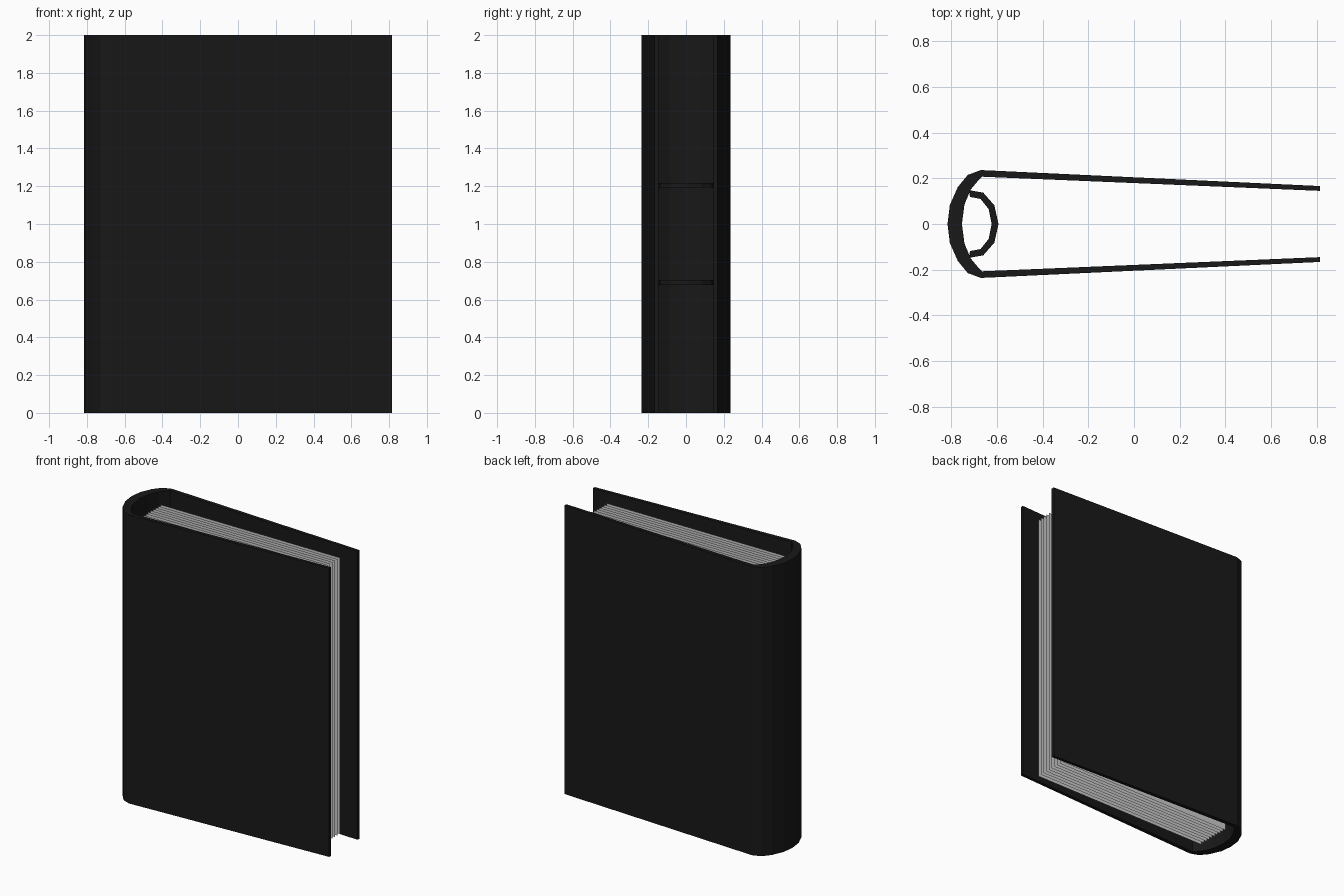
import bpy, bmesh, math

if "Cube" in bpy.data.objects:
    bpy.data.objects.remove(bpy.data.objects["Cube"])

HEIGHT = 2.0


def material(name, rgb):
    m = bpy.data.materials.new(name)
    m.diffuse_color = (*rgb, 1)
    m.use_nodes = True
    m.node_tree.nodes["Principled BSDF"].inputs["Base Color"].default_value = m.diffuse_color
    return m


def make_object(name, bm, mat=None):
    bmesh.ops.recalc_face_normals(bm, faces=bm.faces)
    me = bpy.data.meshes.new(name)
    bm.to_mesh(me)
    bm.free()
    ob = bpy.data.objects.new(name, me)
    bpy.context.collection.objects.link(ob)
    if mat:
        me.materials.append(mat)
    return ob


def sweep_sections(name, sections, mat):
    """Closed solid through a row of four-point sections."""
    bm = bmesh.new()
    rows = [[bm.verts.new(p) for p in s] for s in sections]
    for a, b in zip(rows, rows[1:]):
        for i in range(4):
            j = (i + 1) % 4
            bm.faces.new((a[i], a[j], b[j], b[i]))
    bm.faces.new(rows[0])
    bm.faces.new(rows[-1])
    return make_object(name, bm, mat)


def wall_section(outer, inner, z0, z1):
    return [(*outer, z0), (*inner, z0), (*inner, z1), (*outer, z1)]


black = material("black_cover", (0.009, 0.009, 0.009))

# Folder cover: outer and inner outline of one half, mirrored in y
half = [((0.815, 0.166), (0.815, 0.145)),
        ((-0.67, 0.236), (-0.665, 0.207)),
        ((-0.727, 0.215), (-0.687, 0.184)),
        ((-0.771, 0.162), (-0.715, 0.15)),
        ((-0.806, 0.083), (-0.742, 0.085))]
middle = [((-0.816, 0.0), (-0.753, 0.0))]
mirrored = [((o[0], -o[1]), (i[0], -i[1])) for o, i in reversed(half)]
sweep_sections("cover", [wall_section(o, i, 0, HEIGHT)
                         for o, i in half + middle + mirrored], black)

# Two half-round binder rings fixed inside the spine
for n, z in enumerate((0.69, 1.205)):
    sections = []
    for k in range(7):
        a = math.radians(-99 + 33 * k)
        c, s = math.cos(a), math.sin(a)
        sections.append(wall_section((-0.705 + 0.112 * c, 0.15 * s),
                                     (-0.705 + 0.082 * c, 0.12 * s),
                                     z - 0.013, z + 0.013))
    sweep_sections(f"binder_ring_{n + 1}", sections, black)

# Loose paper sheets
COUNT = 10
for n in range(COUNT):
    y = -0.127 + 0.027 * n
    bm = bmesh.new()
    corners = [(-0.675, 0.02), (0.70, 0.02), (0.70, 1.935), (-0.675, 1.935)]
    bm.faces.new([bm.verts.new((x, y, z)) for x, z in corners])
    make_object(f"paper_sheet_{n + 1}", bm)
